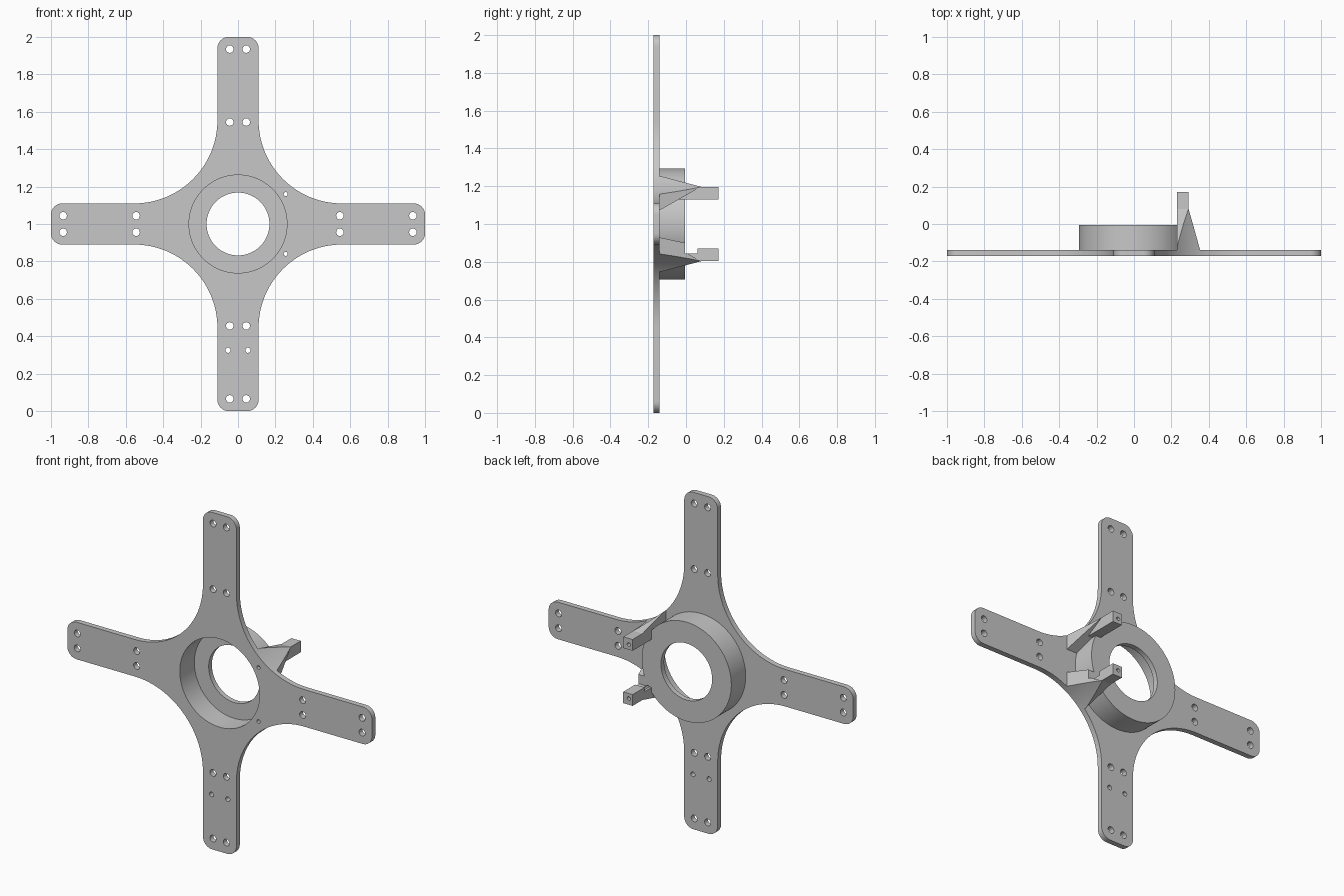
import bpy, bmesh, math
from mathutils import Matrix

cube = bpy.data.objects.get("Cube")
if cube:
    bpy.data.objects.remove(cube, do_unlink=True)

FRONT, BACK = -0.172, -0.14      # plate thickness along y
HUB_BACK, HUB_FLOOR = -0.005, -0.035
CENTRE = 1.0
SEGS = 96
QUARTERS = ((1, 0), (0, 1), (-1, 0), (0, -1))

GREY = (0.57, 0.57, 0.57, 1)
grey = bpy.data.materials.new("plain grey")
grey.use_nodes = True
grey.diffuse_color = GREY
grey.node_tree.nodes["Principled BSDF"].inputs["Base Color"].default_value = GREY


def finish(name, bm):
    bmesh.ops.recalc_face_normals(bm, faces=bm.faces)
    mesh = bpy.data.meshes.new(name)
    bm.to_mesh(mesh)
    bm.free()
    mesh.materials.append(grey)
    obj = bpy.data.objects.new(name, mesh)
    bpy.context.collection.objects.link(obj)
    return obj


def extrude(name, points, offset):
    bm = bmesh.new()
    face = bm.faces.new([bm.verts.new(p) for p in points])
    result = bmesh.ops.extrude_face_region(bm, geom=[face])
    verts = [v for v in result["geom"] if isinstance(v, bmesh.types.BMVert)]
    bmesh.ops.translate(bm, verts=verts, vec=offset)
    return finish(name, bm)


def hull(name, points, side):
    """Convex block; heights are measured from the centre, up or down."""
    bm = bmesh.new()
    for x, y, h in points:
        bm.verts.new((x, y, CENTRE + side * h))
    bmesh.ops.convex_hull(bm, input=bm.verts)
    bmesh.ops.dissolve_limit(bm, angle_limit=0.001, verts=bm.verts, edges=bm.edges)
    return finish(name, bm)


def box(name, xs, ys, hs, side):
    return hull(name, [(x, y, h) for x in xs for y in ys for h in hs], side)


def cylinders(name, holes, y0=-0.4, y1=0.4, segments=24):
    bm = bmesh.new()
    for x, z, radius in holes:
        turn = Matrix.Translation((x, (y0 + y1) / 2, z)) @ Matrix.Rotation(math.pi / 2, 4, "X")
        bmesh.ops.create_cone(bm, cap_ends=True, segments=segments, radius1=radius,
                              radius2=radius, depth=y1 - y0, matrix=turn)
    return finish(name, bm)


def cut(obj, *cutters):
    for cutter in cutters:
        mod = obj.modifiers.new("cut", "BOOLEAN")
        mod.operation, mod.solver, mod.object = "DIFFERENCE", "EXACT", cutter
    bpy.context.view_layer.update()
    graph = bpy.context.evaluated_depsgraph_get()
    baked = bpy.data.meshes.new_from_object(obj.evaluated_get(graph))
    obj.modifiers.clear()
    obj.data = baked


def arc(cx, cz, radius, start, end, steps):
    for i in range(steps + 1):
        a = math.radians(start + (end - start) * i / steps)
        yield cx + radius * math.cos(a), cz + radius * math.sin(a)


# Cross plate: one rounded arm end and one fillet, repeated by quarter turns
HALF, CORNER, FILLET = 0.11, 0.06, 0.445
arm = list(arc(1 - CORNER, CORNER - HALF, CORNER, -90, 0, 8))
arm += arc(1 - CORNER, HALF - CORNER, CORNER, 0, 90, 8)
arm += arc(HALF + FILLET, HALF + FILLET, FILLET, 270, 180, 24)
outline = [(c * x - s * z, FRONT, CENTRE + s * x + c * z) for c, s in QUARTERS for x, z in arm]
plate = extrude("cross_plate", outline, (0, BACK - FRONT, 0))

# Hub: stepped ring swept around the y axis
bm = bmesh.new()
section = [(0.262, BACK), (0.294, BACK), (0.294, HUB_BACK),
           (0.168, HUB_BACK), (0.168, HUB_FLOOR), (0.262, HUB_FLOOR)]
rings = []
for i in range(SEGS):
    a = math.tau * i / SEGS
    rings.append([bm.verts.new((r * math.cos(a), y, CENTRE + r * math.sin(a))) for r, y in section])
for i in range(SEGS):
    here, there = rings[i], rings[(i + 1) % SEGS]
    for j in range(len(section)):
        k = (j + 1) % len(section)
        bm.faces.new((here[j], here[k], there[k], there[j]))
hub = finish("hub_ring", bm)

# Mount posts: a straight bar on a tapering gusset, above and below the middle
IN, OUT, WIDE = 0.23, 0.292, 0.355
LOW, HIGH = 0.13, 0.197
START, END, TIP = BACK - 0.004, 0.172, 0.08
posts = {}
for name, side in (("upper", 1), ("lower", -1)):
    posts[name + "_bar"] = box(name + "_bar", (IN, OUT), (START, END), (LOW, HIGH), side)
    gusset = [(IN, START, 0.256), (WIDE, START, 0.163), (WIDE, START, 0.07),
              (IN, START, 0.07), (IN, TIP, HIGH), (OUT, TIP, HIGH)]
    posts[name + "_gusset"] = hull(name + "_gusset", gusset, side)

# Taller foot of the lower post, level with the hub back
foot = [(x, y, h) for y, wide, top in ((START, WIDE, 0.07), (HUB_BACK, 0.316, 0.1))
        for x in (IN, wide) for h in (top, 0.163)]
posts["lower_foot"] = hull("lower_foot", foot, -1)

# Cutters: bolt holes, pin holes, hub recess, plate fillets and the notch
bolts = [(c * along - s * across, CENTRE + s * along + c * across, 0.02)
         for c, s in QUARTERS for along in (0.545, 0.935) for across in (-0.044, 0.044)]
bolts += [(x, 0.325, 0.014) for x in (-0.053, 0.053)]
bolt_cutter = cylinders("bolt_cutter", bolts)
pin_cutter = cylinders("pin_cutter", [(0.255, CENTRE + h, 0.011) for h in (-0.16, 0.16)])
recess = cylinders("recess_cutter", [(0, CENTRE, 0.262)], -0.4, HUB_FLOOR + 0.005, SEGS)
reach = HALF + FILLET
fillets = cylinders("fillet_cutter", [(reach, CENTRE + h, FILLET) for h in (-reach, reach)],
                    segments=SEGS)
notch = box("notch_cutter", (0.2, 0.4), (HUB_BACK, 0.06), (0.05, 0.155), -1)

cut(plate, bolt_cutter, pin_cutter, recess)
cut(hub, pin_cutter)
for name, post in posts.items():
    cut(post, pin_cutter, recess, fillets)
    if name in ("lower_bar", "lower_gusset"):
        cut(post, notch)

for cutter in (bolt_cutter, pin_cutter, recess, fillets, notch):
    bpy.data.objects.remove(cutter, do_unlink=True)

# Smooth curved walls, crisp edges
bpy.ops.object.select_all(action="DESELECT")
for obj in [plate, hub, *posts.values()]:
    obj.select_set(True)
bpy.context.view_layer.objects.active = plate
bpy.ops.object.shade_smooth_by_angle(angle=math.radians(12))
